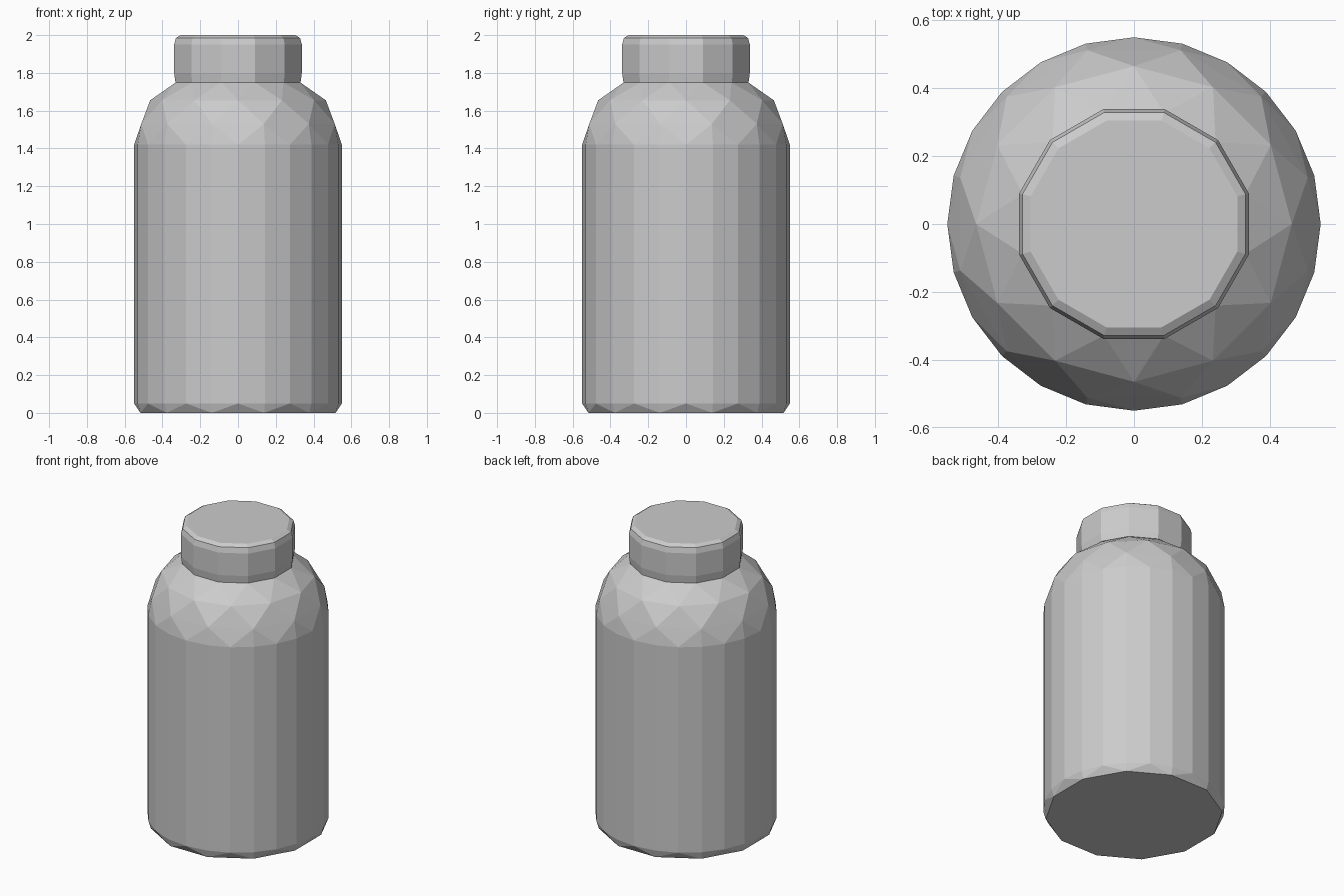
import bpy, bmesh
from math import sin, cos, tau, radians

if "Cube" in bpy.data.objects:
    bpy.data.objects.remove(bpy.data.objects["Cube"])


def faceted_part(name, rings):
    """Wrap a convex faceted skin around rings of (radius, z, sides, twist in steps)."""
    bm = bmesh.new()
    for r, z, n, twist in rings:
        for i in range(n):
            a = tau * (i + twist) / n
            bm.verts.new((r * cos(a), r * sin(a), z))
    bmesh.ops.convex_hull(bm, input=bm.verts)
    loose = [v for v in bm.verts if not v.link_faces]
    bmesh.ops.delete(bm, geom=loose, context='VERTS')
    # merge the flat triangles back into clean panels
    bmesh.ops.dissolve_limit(bm, angle_limit=radians(1),
                             verts=bm.verts, edges=bm.edges)
    bmesh.ops.recalc_face_normals(bm, faces=bm.faces)
    mesh = bpy.data.meshes.new(name)
    bm.to_mesh(mesh)
    bm.free()
    obj = bpy.data.objects.new(name, mesh)
    bpy.context.collection.objects.link(obj)
    return obj


# Jar body: straight wall, chamfered foot, staggered facets on the shoulder
faceted_part("bottle_body", [
    (0.535, 0.00, 12, 0.5),
    (0.55, 0.05, 24, 0),
    (0.55, 1.42, 24, 0),
    (0.53, 1.53, 12, 0.5),
    (0.465, 1.655, 12, 0),
    (0.34, 1.75, 12, 0.5),
])

# Screw cap: twelve-sided with a small rounded rim
faceted_part("cap", [
    (0.343, 1.75, 12, 0.5),
    (0.35, 1.80, 12, 0.5),
    (0.35, 1.95, 12, 0.5),
    (0.340, 1.985, 12, 0.5),
    (0.315, 2.00, 12, 0.5),
])
